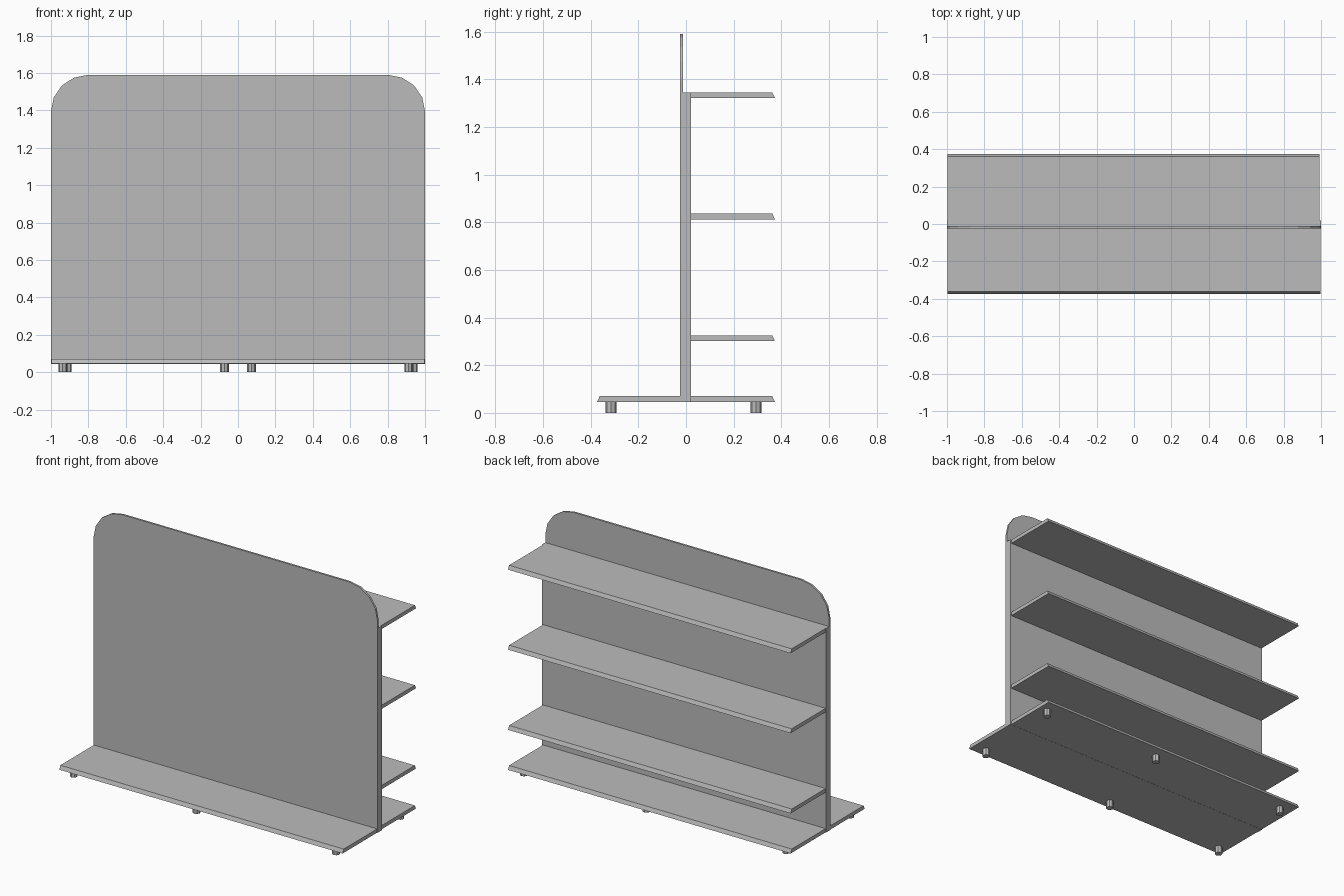
import bpy, bmesh, math

if "Cube" in bpy.data.objects:
    bpy.data.objects.remove(bpy.data.objects["Cube"])

grey = bpy.data.materials.new("light grey")
grey.diffuse_color = (0.5, 0.5, 0.5, 1)
grey.use_nodes = True
grey.node_tree.nodes["Principled BSDF"].inputs["Base Color"].default_value = grey.diffuse_color


def prism(name, pts, to3d, a, b):
    """Extrude a 2D outline from a to b along the axis handled by to3d."""
    bm = bmesh.new()
    lo = [bm.verts.new(to3d(p, a)) for p in pts]
    hi = [bm.verts.new(to3d(p, b)) for p in pts]
    bm.faces.new(lo)
    bm.faces.new(hi)
    n = len(pts)
    for i in range(n):
        j = (i + 1) % n
        bm.faces.new((lo[i], lo[j], hi[j], hi[i]))
    bmesh.ops.recalc_face_normals(bm, faces=bm.faces)
    me = bpy.data.meshes.new(name)
    bm.to_mesh(me)
    bm.free()
    me.materials.append(grey)
    ob = bpy.data.objects.new(name, me)
    bpy.context.collection.objects.link(ob)
    return ob


along_x = lambda p, t: (t, p[0], p[1])
along_y = lambda p, t: (p[0], t, p[1])
along_z = lambda p, t: (p[0], p[1], t)

# front sheet with rounded top corners
right = [(0.8 + 0.2 * math.cos(math.radians(a)), 1.395 + 0.195 * math.sin(math.radians(a)))
         for a in (0, 22.5, 45, 67.5, 90)]
outline = [(-1, 0.045), (1, 0.045)] + right + [(-x, z) for x, z in reversed(right)]
prism("front_panel", outline, along_y, -0.025, -0.012)

# thicker core behind it
prism("panel_core", [(-1, 0.045), (1, 0.045), (1, 1.345), (-1, 1.345)], along_y, -0.012, 0.02)


# boards with a slanted outer edge
def board(name, z0, z1, inner, side, x1):
    pts = [(inner, z0), (side * 0.373, z0), (side * 0.362, z1), (inner, z1)]
    prism(name, pts, along_x, -0.998, x1)


board("front_base", 0.046, 0.07, -0.025, -1, 0.998)
board("back_base", 0.046, 0.07, 0.02, 1, 0.993)
for label, top in (("lower", 0.325), ("middle", 0.836), ("upper", 1.345)):
    board(label + "_shelf", top - 0.024, top, 0.02, 1, 0.993)

# short eight-sided feet
for row, y, xs in (("front", -0.315, (-0.937, -0.072, 0.912)),
                   ("back", 0.294, (-0.912, 0.072, 0.937))):
    for i, x in enumerate(xs):
        ring = [(x + 0.023 * math.cos(k * math.pi / 4), y + 0.023 * math.sin(k * math.pi / 4))
                for k in range(8)]
        prism(f"{row}_foot_{i + 1}", ring, along_z, 0, 0.046)
